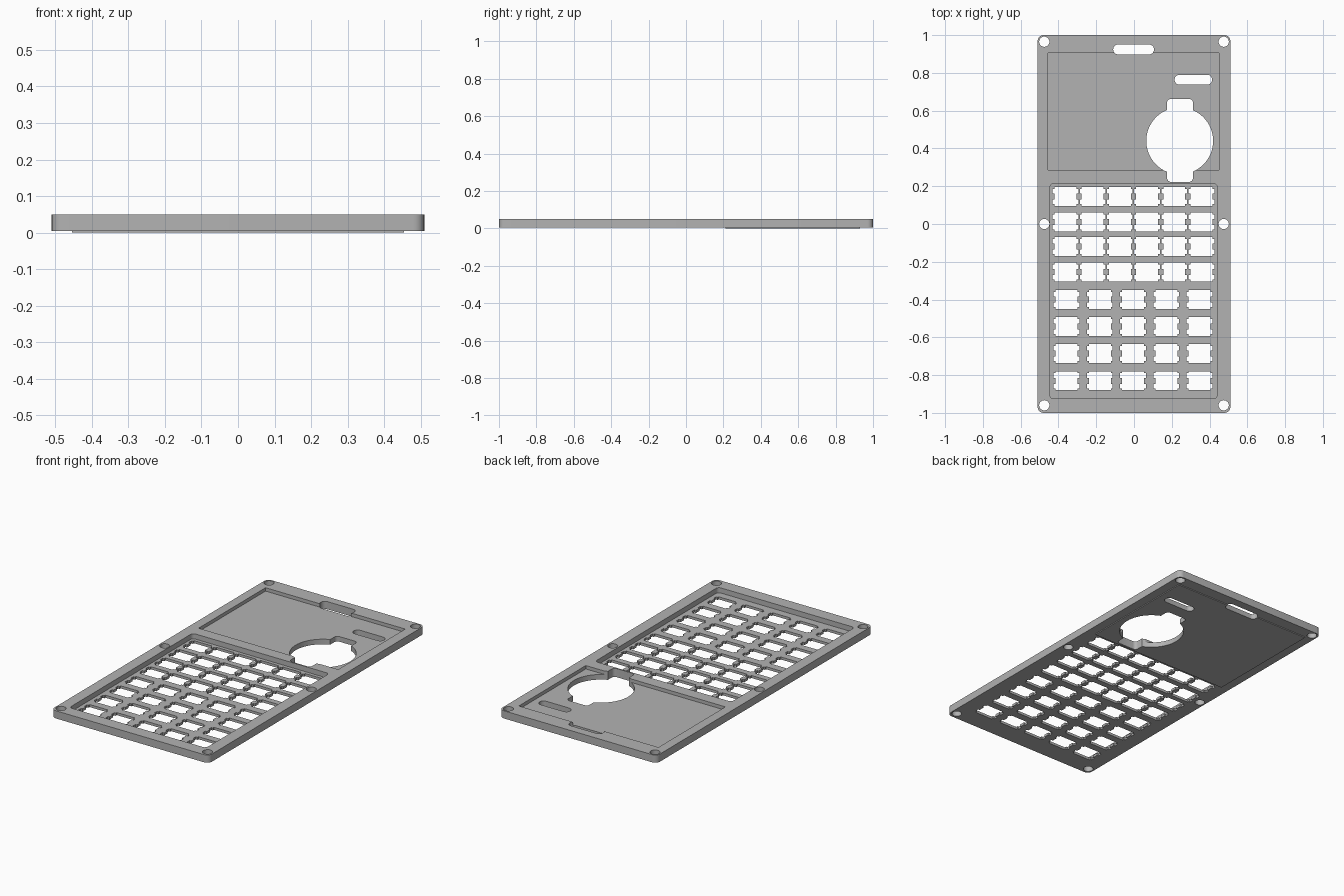
import bpy, bmesh, math

cube = bpy.data.objects.get("Cube")
if cube:
    bpy.data.objects.remove(cube, do_unlink=True)

grey = bpy.data.materials.new("plain grey")
grey.use_nodes = True
colour = (0.45, 0.45, 0.45, 1)
grey.diffuse_color = colour
grey.node_tree.nodes["Principled BSDF"].inputs["Base Color"].default_value = colour


def rounded(x0, x1, y0, y1, radius=0.0, steps=6):
    """Outline of a rectangle with rounded corners, counter-clockwise."""
    if radius == 0:
        return [(x0, y0), (x1, y0), (x1, y1), (x0, y1)]
    points = []
    corners = [(x1 - radius, y1 - radius), (x0 + radius, y1 - radius),
               (x0 + radius, y0 + radius), (x1 - radius, y0 + radius)]
    for quarter, (cx, cy) in enumerate(corners):
        for i in range(steps + 1):
            a = math.pi / 2 * (quarter + i / steps)
            points.append((cx + radius * math.cos(a), cy + radius * math.sin(a)))
    return points


def circle(cx, cy, radius, sides):
    turns = [2 * math.pi * i / sides for i in range(sides)]
    return [(cx + radius * math.cos(a), cy + radius * math.sin(a)) for a in turns]


def prisms(name, outlines, z0, z1):
    """One object holding an upright prism for each outline."""
    bm = bmesh.new()
    for outline in outlines:
        low = [bm.verts.new((x, y, z0)) for x, y in outline]
        high = [bm.verts.new((x, y, z1)) for x, y in outline]
        bm.faces.new(low[::-1])
        bm.faces.new(high)
        for i in range(len(low)):
            j = (i + 1) % len(low)
            bm.faces.new((low[i], low[j], high[j], high[i]))
    mesh = bpy.data.meshes.new(name)
    bm.to_mesh(mesh)
    bm.free()
    mesh.materials.append(grey)
    obj = bpy.data.objects.new(name, mesh)
    bpy.context.collection.objects.link(obj)
    return obj


def combine(target, helper, operation="DIFFERENCE"):
    mod = target.modifiers.new(helper.name, "BOOLEAN")
    mod.operation = operation
    mod.solver = "EXACT"
    mod.object = helper
    bpy.context.view_layer.objects.active = target
    bpy.ops.object.modifier_apply(modifier=mod.name)
    bpy.data.objects.remove(helper, do_unlink=True)


def key_hole(cx, cy):
    """Switch opening with two clip notches on each side."""
    side = [(0.058, -0.05), (0.058, -0.04), (0.068, -0.04), (0.068, -0.016),
            (0.058, -0.016)]
    side += [(x, -y) for x, y in reversed(side)]
    return [(cx + s * x, cy + s * y) for s in (1, -1) for x, y in side]


# Face plate with the thin raised pad under the screen area
plate = prisms("face_plate", [rounded(-0.51, 0.51, -1, 1, 0.03)], 0.005, 0.05)
pad = prisms("screen_pad", [rounded(-0.455, 0.455, 0.21, 0.93)], 0, 0.02)
combine(plate, pad, "UNION")

# Screen and keypad recesses
combine(plate, prisms("screen_recess", [rounded(-0.455, 0.45, 0.285, 0.905)], 0.03, 0.1))
combine(plate, prisms("keypad_recess", [rounded(-0.445, 0.44, -0.925, 0.215, 0.02)], 0.02, 0.1))

# Screw holes and the two cable slots
holes = [circle(x, y, 0.027, 32) for x in (-0.475, 0.475) for y in (-0.96, 0, 0.965)]
holes.append(rounded(-0.11, 0.106, 0.898, 0.95, 0.025))
holes.append(rounded(0.215, 0.413, 0.738, 0.79, 0.025))

# Key openings: a dense upper block and a wider lower block
for y in (0.145, 0.01, -0.12, -0.255):
    holes += [key_hole(-0.363 + 0.144 * i, y) for i in range(6)]
for y in (-0.4, -0.543, -0.686, -0.83):
    holes += [key_hole(-0.357 + 0.176 * i, y) for i in range(5)]
combine(plate, prisms("through_holes", holes, -0.05, 0.1))

# Round dial opening with a notch above and below
combine(plate, prisms("dial_hole", [circle(0.242, 0.44, 0.177, 64)], -0.05, 0.1))
combine(plate, prisms("dial_notch", [rounded(0.175, 0.312, 0.223, 0.662, 0.02)], -0.06, 0.11))

# Smooth the rounded walls, keep the edges sharp
bpy.ops.object.select_all(action="DESELECT")
plate.select_set(True)
bpy.context.view_layer.objects.active = plate
bpy.ops.object.shade_smooth_by_angle(angle=math.radians(30))
